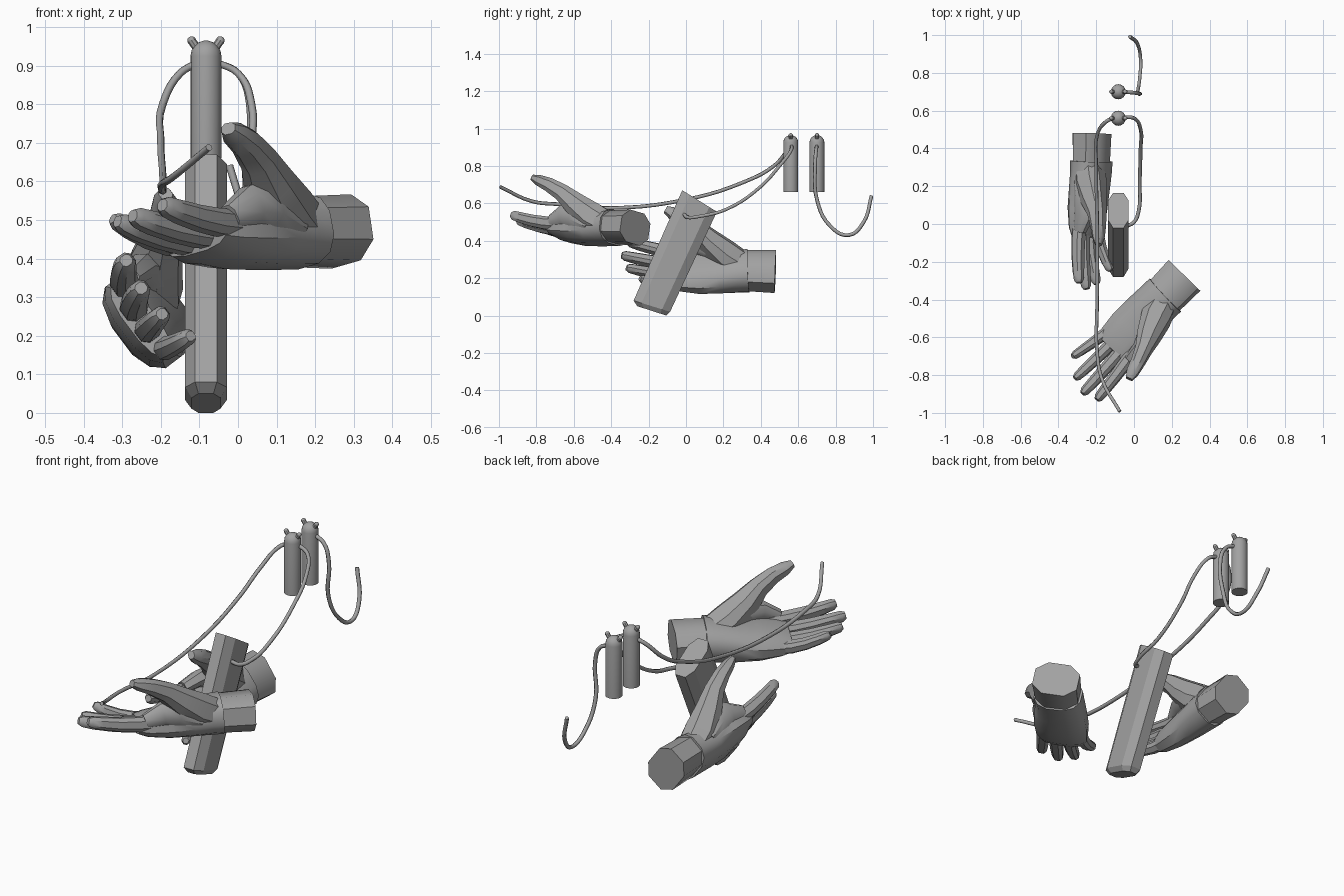
import bpy, bmesh, math
from mathutils import Vector, Matrix

cube = bpy.data.objects.get("Cube")
if cube:
    bpy.data.objects.remove(cube, do_unlink=True)

grey = bpy.data.materials.new("plain grey")
grey.use_nodes = True
grey.diffuse_color = (0.36, 0.36, 0.36, 1)
grey.node_tree.nodes["Principled BSDF"].inputs["Base Color"].default_value = grey.diffuse_color


def finish(name, bm, smooth=40):
    bmesh.ops.recalc_face_normals(bm, faces=bm.faces)
    mesh = bpy.data.meshes.new(name)
    bm.to_mesh(mesh)
    bm.free()
    mesh.materials.append(grey)
    obj = bpy.data.objects.new(name, mesh)
    bpy.context.collection.objects.link(obj)
    if smooth:
        bpy.ops.object.select_all(action="DESELECT")
        obj.select_set(True)
        bpy.context.view_layer.objects.active = obj
        bpy.ops.object.shade_smooth_by_angle(angle=math.radians(smooth))
    return obj


def skin(bm, rings):
    """Join rings of points into a closed tube."""
    loops = [[bm.verts.new(p) for p in ring] for ring in rings]
    count = len(loops[0])
    for a, b in zip(loops, loops[1:]):
        for i in range(count):
            j = (i + 1) % count
            bm.faces.new((a[i], a[j], b[j], b[i]))
    bm.faces.new(loops[0])
    bm.faces.new(loops[-1])


def loft(bm, frame, stations, sides=8, square=0.8):
    """Stations are (along, across, up, half width, half depth) in the hand's frame."""
    centres = [Vector(s[:3]) for s in stations]
    rings = []
    for k, s in enumerate(stations):
        along = (centres[min(k + 1, len(centres) - 1)] - centres[max(k - 1, 0)]).normalized()
        across = Vector((0, 0, 1)).cross(along).normalized()
        up = along.cross(across)
        ring = []
        for i in range(sides):
            a = math.tau * (i + 0.5) / sides
            c, d = math.cos(a), math.sin(a)
            c = math.copysign(abs(c) ** square, c)
            d = math.copysign(abs(d) ** square, d)
            ring.append(frame @ (centres[k] + across * c * s[3] + up * d * s[4]))
        rings.append(ring)
    skin(bm, rings)


# finger: base across, base up, tip along, tip across, tip up, thickness
FINGERS = ((0.09, 0.0, 0.795, 0.137, 0.042, 0.033), (0.032, -0.018, 0.825, 0.055, 0.03, 0.033),
           (-0.03, -0.025, 0.795, -0.03, 0.033, 0.031), (-0.088, -0.02, 0.72, -0.117, 0.058, 0.028))


def hand(name, wrist, along, across, up):
    frame = Matrix.Translation(wrist) @ Matrix((along, across, up)).transposed().to_4x4()
    # cuff
    bm = bmesh.new()
    loft(bm, frame, [(0, 0, 0, 0.118, 0.093), (0.18, 0, 0, 0.112, 0.088)])
    finish(name + "_cuff", bm)
    # palm
    bm = bmesh.new()
    loft(bm, frame, [(0.145, 0, 0, 0.12, 0.095), (0.2, -0.003, -0.003, 0.12, 0.092),
                     (0.29, -0.004, -0.012, 0.127, 0.083), (0.4, -0.001, -0.02, 0.135, 0.072),
                     (0.5, 0.002, -0.022, 0.128, 0.056), (0.55, 0.002, -0.02, 0.115, 0.038)], 12)
    # fingers, curling gently toward the palm side
    for base, low, tip, side, rise, r in FINGERS:
        path = []
        for f, w in ((0, 1.05), (0.3, 1.05), (0.55, 0.97), (0.8, 0.88), (0.95, 0.76), (1, 0.48)):
            path.append((0.47 + (tip - 0.47) * f, base + (side - base) * f,
                         low + (rise - low) * f * f, r * w, r * w * 1.05))
        loft(bm, frame, path)
    # thumb with its broad root
    loft(bm, frame, [(0.17, 0.02, 0, 0.075, 0.075), (0.27, 0.06, 0.045, 0.083, 0.083),
                     (0.36, 0.11, 0.105, 0.066, 0.066), (0.43, 0.152, 0.16, 0.047, 0.049),
                     (0.5, 0.185, 0.195, 0.039, 0.04), (0.56, 0.207, 0.215, 0.034, 0.031),
                     (0.597, 0.222, 0.227, 0.02, 0.017)])
    # web of skin between thumb and first finger
    loft(bm, frame, [(0.27, 0.055, 0.015, 0.075, 0.075), (0.37, 0.098, 0.05, 0.055, 0.072),
                     (0.44, 0.112, 0.045, 0.04, 0.055), (0.52, 0.108, 0.015, 0.03, 0.034)])
    finish(name, bm)


# front hand, palm up
a_along = Vector((-0.694, -0.715, 0.0)).normalized()
a_side = Vector((-a_along.y, a_along.x, 0))
a_across = (a_side * 0.98 + Vector((0, 0, 0.2))).normalized()
hand("front_hand", Vector((0.267, -0.272, 0.47)), a_along, a_across, a_along.cross(a_across))

# back hand, mirrored, palm tilted toward the case
b_along = Vector((-0.024, -1, 0.032)).normalized()
b_across = Vector((-0.6, 0, 0.8))
b_across = (b_across - b_along * b_across.dot(b_along)).normalized()
hand("back_hand", Vector((-0.222, 0.478, 0.235)), b_along, b_across, b_across.cross(b_along))

# leaning case with chamfered edges and a bevelled foot
section = [(-0.5, 0.22), (-0.26, 0), (0.26, 0), (0.5, 0.22),
           (0.5, 0.78), (0.26, 1), (-0.26, 1), (-0.5, 0.78)]


def case_end(front, back, width=0.108):
    return [Vector((-0.083 + width * x, front[0] + (back[0] - front[0]) * s,
                    front[1] + (back[1] - front[1]) * s)) for x, s in section]


bm = bmesh.new()
skin(bm, [case_end((-0.26, 0.05), (-0.105, 0), 0.075), case_end((-0.28, 0.08), (-0.085, 0.02)),
          case_end((-0.02, 0.67), (0.165, 0.555))])
finish("leaning_case", bm, 0)

# two capsules, each with a pair of small rounded horns
for label, y in (("front", 0.56), ("back", 0.7)):
    bm = bmesh.new()
    profile = [(0.04, 0.66), (0.04, 0.925)]
    profile += [(0.04 * math.cos(a), 0.925 + 0.04 * math.sin(a)) for a in (0.35, 0.7, 1.05, 1.4)]
    skin(bm, [[Vector((-0.083 + r * math.cos(math.tau * i / 16), y + r * math.sin(math.tau * i / 16), z))
               for i in range(16)] for r, z in profile])
    for side in (-1, 1):
        tilt = Matrix.Translation((-0.083 + side * 0.029, y, 0.953)) @ Matrix.Rotation(side * 0.6, 4, "Y")
        bmesh.ops.create_cone(bm, cap_ends=True, segments=8, radius1=0.011, radius2=0.011,
                              depth=0.03, matrix=tilt)
        bmesh.ops.create_uvsphere(bm, u_segments=8, v_segments=6, radius=0.0115,
                                  matrix=tilt @ Matrix.Translation((0, 0, 0.014)))
    finish(label + "_capsule", bm)


# hanging cables
def cable(name, points):
    curve = bpy.data.curves.new(name, "CURVE")
    curve.dimensions = "3D"
    curve.bevel_depth = 0.01
    curve.bevel_resolution = 1
    curve.resolution_u = 5
    curve.use_fill_caps = True
    spline = curve.splines.new("BEZIER")
    spline.bezier_points.add(len(points) - 1)
    for knot, p in zip(spline.bezier_points, points):
        knot.co = p
        knot.handle_left_type = knot.handle_right_type = "AUTO"
    curve.materials.append(grey)
    bpy.context.collection.objects.link(bpy.data.objects.new(name, curve))


cable("loose_cable", [(-0.06, 0.7, 0.91), (0.0, 0.695, 0.88), (0.03, 0.69, 0.8), (0.02, 0.7, 0.62),
                      (0.03, 0.77, 0.48), (0.035, 0.87, 0.43), (0.02, 0.95, 0.5), (-0.022, 0.992, 0.64)])
cable("case_cable", [(-0.06, 0.565, 0.91), (0.0, 0.56, 0.88), (0.035, 0.5, 0.8), (0.035, 0.4, 0.69),
                     (0.03, 0.22, 0.57), (0.025, 0.07, 0.53), (0.0, 0.01, 0.525), (-0.035, -0.01, 0.54)])
cable("long_cable", [(-0.1, 0.565, 0.91), (-0.15, 0.54, 0.88), (-0.195, 0.47, 0.8), (-0.2, 0.3, 0.71),
                     (-0.195, 0, 0.62), (-0.195, -0.4, 0.575), (-0.195, -0.68, 0.595),
                     (-0.17, -0.82, 0.61), (-0.075, -0.993, 0.688)])
